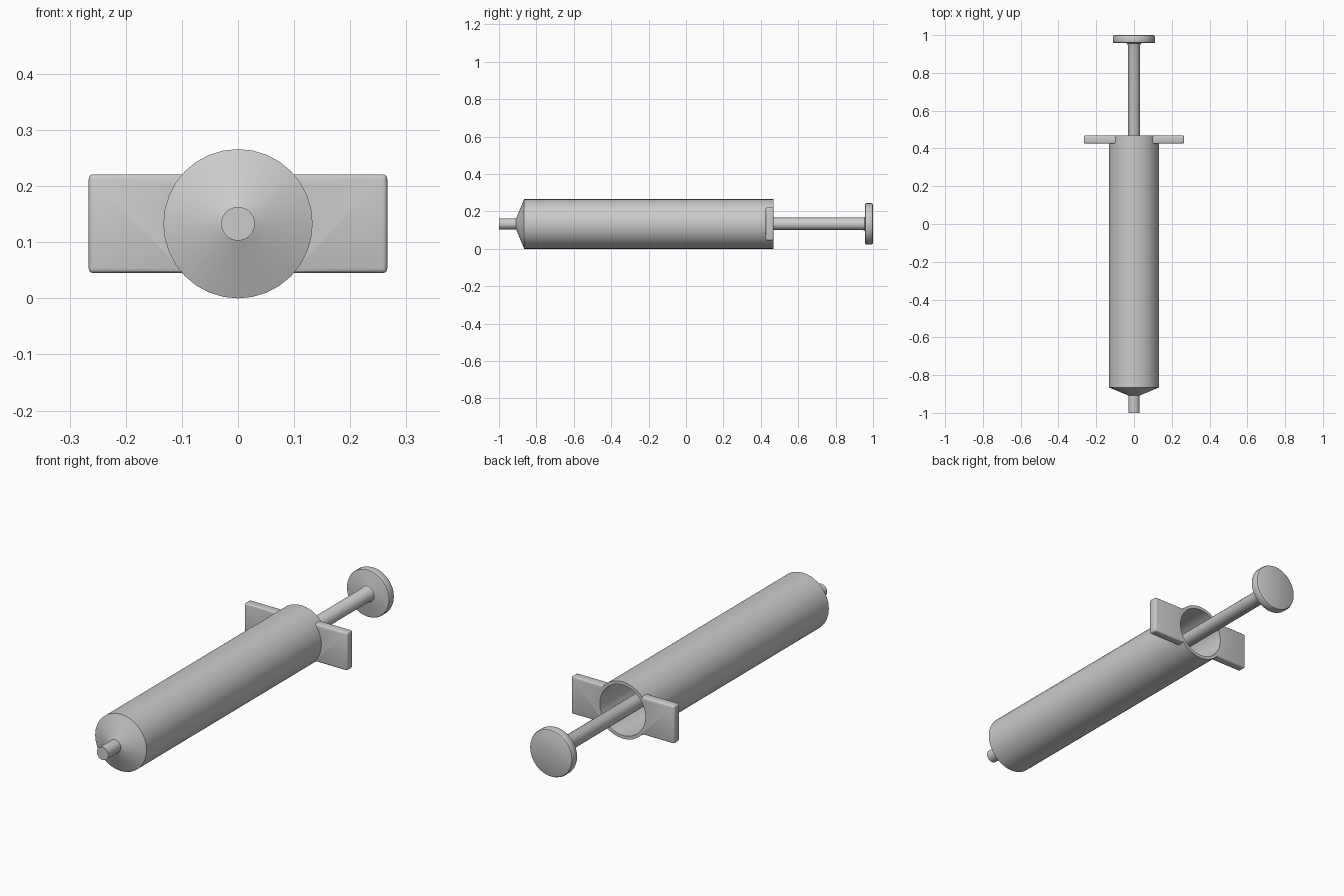
import bpy, bmesh, math

if "Cube" in bpy.data.objects:
    bpy.data.objects.remove(bpy.data.objects["Cube"])

AXIS_Z = 0.133
SIDES = 32


def finish(name, bm, angle=30):
    bmesh.ops.recalc_face_normals(bm, faces=bm.faces)
    mesh = bpy.data.meshes.new(name)
    bm.to_mesh(mesh)
    bm.free()
    ob = bpy.data.objects.new(name, mesh)
    bpy.context.collection.objects.link(ob)
    bpy.ops.object.select_all(action='DESELECT')
    ob.select_set(True)
    bpy.context.view_layer.objects.active = ob
    bpy.ops.object.shade_smooth_by_angle(angle=math.radians(angle))
    return ob


def lathe(name, profile, angle=30):
    """Spin a closed (radius, y) profile around the long axis; radius 0 is a pole."""
    bm = bmesh.new()
    rings = []
    for r, y in profile:
        if r == 0:
            rings.append([bm.verts.new((0, y, AXIS_Z))])
            continue
        rings.append([bm.verts.new((r * math.sin(2 * math.pi * i / SIDES), y,
                                    AXIS_Z + r * math.cos(2 * math.pi * i / SIDES)))
                      for i in range(SIDES)])
    for a, b in zip(rings, rings[1:]):
        for i in range(SIDES):
            j = (i + 1) % SIDES
            quad = [a[i % len(a)], a[j % len(a)], b[j % len(b)], b[i % len(b)]]
            bm.faces.new(list(dict.fromkeys(quad)))
    return finish(name, bm, angle)


# Hollow barrel with conical shoulder and nozzle
lathe("barrel", [(0, -1), (0.03, -1), (0.03, -0.908), (0.133, -0.865), (0.133, 0.468),
                 (0.118, 0.468), (0.118, -0.855), (0, -0.895)], 20)

# Plunger: piston, rod, small fillet and rounded thumb disc
lathe("plunger", [(0, -0.36), (0.117, -0.33), (0.117, -0.26), (0.033, -0.26),
                  (0.033, 0.948), (0.036, 0.955), (0.043, 0.958), (0.104, 0.958),
                  (0.109, 0.960), (0.111, 0.965), (0.111, 0.990),
                  (0.108, 0.997), (0.102, 1.0), (0, 1.0)], 40)

# Finger grips: one wing hugging the barrel, mirrored to the other side
half_h, inner, outer_x = 0.088, 0.131, 0.266
bm = bmesh.new()
top = math.asin(half_h / inner)
outline = [(inner * math.cos(t), inner * math.sin(t))
           for t in [top - 2 * top * i / 8 for i in range(9)]]
outline += [(outer_x, -half_h), (outer_x, half_h)]
face = bm.faces.new([bm.verts.new((x, 0.426, AXIS_Z + z)) for x, z in outline])
ext = bmesh.ops.extrude_face_region(bm, geom=[face])
bmesh.ops.translate(bm, vec=(0, 0.042, 0),
                    verts=[v for v in ext["geom"] if isinstance(v, bmesh.types.BMVert)])
outer_edges = [e for e in bm.edges if any(v.co.x > 0.2 for v in e.verts)]
bmesh.ops.bevel(bm, geom=outer_edges, offset=0.008, segments=3, profile=0.5, affect='EDGES')
grip = finish("finger_grips", bm)
mirror = grip.modifiers.new("mirror", 'MIRROR')
mirror.use_axis = (True, False, False)
mirror.use_mirror_merge = False
